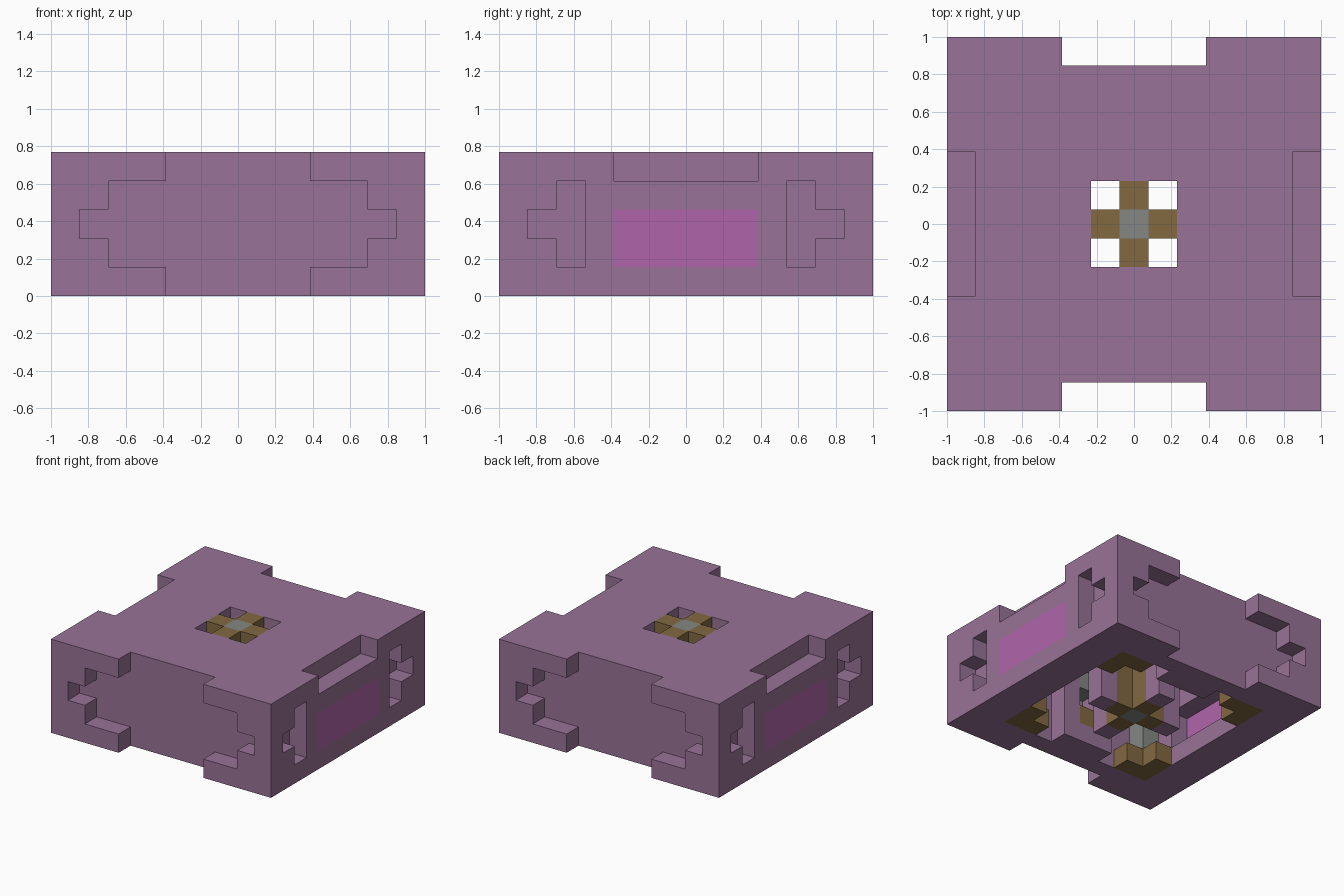
import bpy
import bmesh
from itertools import product
from mathutils import Vector

old = bpy.data.objects.get("Cube")
if old:
    bpy.data.objects.remove(old, do_unlink=True)

CELL = 2 / 13
COLOURS = {
    "dusty_purple": (0.314, 0.171, 0.310, 1),
    "bright_pink": (0.434, 0.127, 0.402, 1),
    "brown": (0.223, 0.141, 0.053, 1),
    "grey": (0.227, 0.242, 0.227, 1),
}
materials = {}
for label, colour in COLOURS.items():
    mat = bpy.data.materials.new(label)
    mat.use_nodes = True
    mat.diffuse_color = colour
    mat.node_tree.nodes["Principled BSDF"].inputs["Base Color"].default_value = colour
    materials[label] = mat

blocks = {}          # cell -> part name


def box(part, xs, ys, zs):
    """Fill a block of cells with a part, or carve it when part is None.
    Each range is inclusive; the block is mirrored across x and y."""
    spans = [range(a, b + 1) for a, b in (xs, ys, zs)]
    for x, y, z in product(*spans):
        for sx, sy in product((1, -1), repeat=2):
            cell = (sx * x, sy * y, z)
            if part:
                blocks[cell] = part
            else:
                blocks.pop(cell, None)


# Outer shell and open chamber underneath
box("body", (0, 6), (0, 6), (0, 4))
box(None, (0, 4), (0, 4), (0, 3))

# Stepped recesses on front and back
box(None, (0, 2), (6, 6), (0, 4))
box(None, (3, 4), (6, 6), (1, 3))
box(None, (5, 5), (6, 6), (2, 2))

# Side slots, top notches and pink panels
box(None, (6, 6), (4, 4), (1, 3))
box(None, (6, 6), (5, 5), (2, 2))
box(None, (6, 6), (0, 2), (4, 4))
box(None, (5, 5), (0, 2), (1, 2))
box("side_panels", (6, 6), (0, 2), (1, 2))

# Central plus-shaped shaft in the roof opening
box(None, (0, 1), (0, 1), (4, 4))
box("inner_supports", (0, 2), (0, 0), (0, 3))
box("inner_supports", (0, 0), (0, 2), (0, 3))
box("shaft_arms", (0, 1), (0, 0), (0, 4))
box("shaft_arms", (0, 0), (0, 1), (0, 4))
box("shaft_core", (0, 0), (0, 0), (0, 4))

# Corner posts on angled feet
box("corner_feet", (3, 4), (4, 4), (0, 0))
box("corner_feet", (4, 4), (3, 4), (0, 0))
box("corner_posts", (4, 4), (4, 4), (1, 3))

# Slotted blocks on the inner front and back walls
box("wall_blocks", (0, 1), (4, 4), (0, 3))
box("wall_ledges", (0, 0), (4, 4), (1, 1))
box(None, (0, 0), (4, 4), (2, 2))
box("wall_caps", (0, 0), (4, 4), (3, 3))


def build(part, material):
    """Make one mesh from the exposed sides of a part's cells."""
    bm = bmesh.new()
    for cell in [c for c, name in blocks.items() if name == part]:
        centre = Vector(cell) + Vector((0, 0, 0.5))
        for axis, sign in product(range(3), (1, -1)):
            normal = Vector((0, 0, 0))
            normal[axis] = sign
            if tuple(int(v) for v in Vector(cell) + normal) in blocks:
                continue
            u = Vector((0, 0, 0))
            u[(axis + 1) % 3] = 0.5
            v = normal.cross(u)
            mid = centre + normal / 2
            corners = (mid - u - v, mid + u - v, mid + u + v, mid - u + v)
            bm.faces.new([bm.verts.new(p * CELL) for p in corners])
    bmesh.ops.remove_doubles(bm, verts=bm.verts, dist=CELL / 100)
    mesh = bpy.data.meshes.new(part)
    bm.to_mesh(mesh)
    bm.free()
    mesh.materials.append(materials[material])
    obj = bpy.data.objects.new(part, mesh)
    bpy.context.collection.objects.link(obj)


for part, material in (
    ("body", "dusty_purple"),
    ("side_panels", "bright_pink"),
    ("inner_supports", "dusty_purple"),
    ("shaft_arms", "brown"),
    ("shaft_core", "grey"),
    ("corner_feet", "brown"),
    ("corner_posts", "grey"),
    ("wall_blocks", "dusty_purple"),
    ("wall_ledges", "brown"),
    ("wall_caps", "grey"),
):
    build(part, material)
